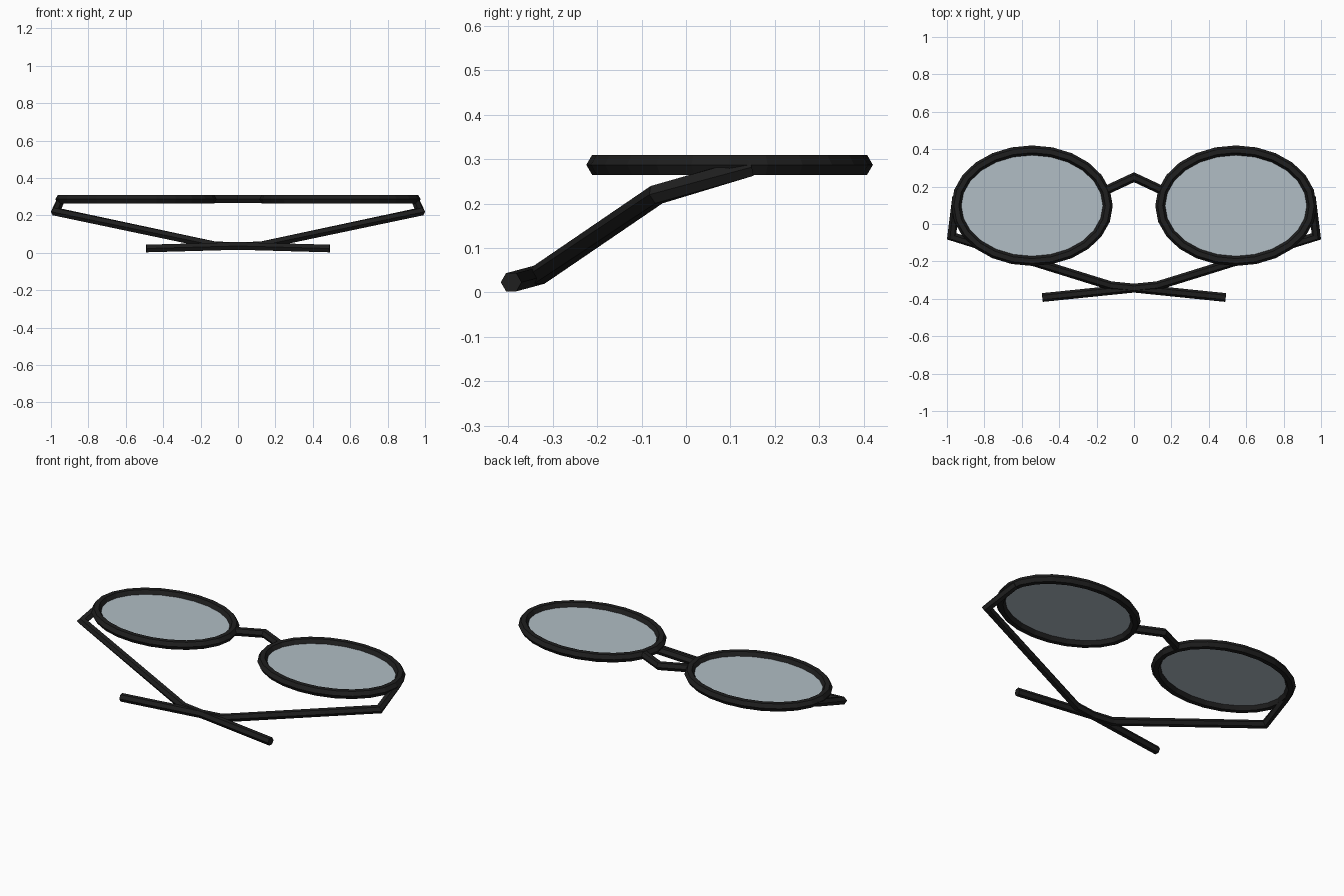
import bpy, bmesh, math
from mathutils import Vector

if "Cube" in bpy.data.objects:
    bpy.data.objects.remove(bpy.data.objects["Cube"], do_unlink=True)


def material(name, colour):
    m = bpy.data.materials.new(name)
    m.use_nodes = True
    m.diffuse_color = colour
    m.node_tree.nodes["Principled BSDF"].inputs["Base Color"].default_value = colour
    return m


BLACK = material("black frame", (0.013, 0.013, 0.013, 1))
GLASS = material("pale blue grey lens", (0.44, 0.51, 0.555, 1))
UP = Vector((0, 0, 1))
SIDES = 6
RIM_Z = 0.287


def finish(name, bm, mat):
    bmesh.ops.recalc_face_normals(bm, faces=bm.faces)
    mesh = bpy.data.meshes.new(name)
    bm.to_mesh(mesh)
    bm.free()
    mesh.materials.append(mat)
    bpy.context.collection.objects.link(bpy.data.objects.new(name, mesh))


def hex_bar(name, points, radius, closed=False):
    """Sweep a hexagon along a path with mitred corners."""
    pts = [Vector(p) for p in points]
    n = len(pts)
    bm = bmesh.new()
    rings = []
    for i, p in enumerate(pts):
        a = (p - pts[i - 1]).normalized() if closed or i > 0 else None
        b = (pts[(i + 1) % n] - p).normalized() if closed or i < n - 1 else None
        a, b = a or b, b or a
        tangent = (a + b).normalized()
        side = tangent.cross(UP).normalized()
        up = side.cross(tangent)
        stretch = 1 / tangent.dot(a)
        ring = []
        for k in range(SIDES):
            t = math.tau * k / SIDES
            offset = side * math.cos(t) * stretch + up * math.sin(t)
            ring.append(bm.verts.new(p + offset * radius))
        rings.append(ring)
    for i in range(n if closed else n - 1):
        r, s = rings[i], rings[(i + 1) % n]
        for k in range(SIDES):
            j = (k + 1) % SIDES
            bm.faces.new((r[k], r[j], s[j], s[k]))
    if not closed:
        bm.faces.new(rings[0])
        bm.faces.new(rings[-1])
    finish(name, bm, BLACK)


def ellipse(cx, rx, ry, count=24):
    return [(cx + rx * math.cos(math.tau * i / count),
             0.098 + ry * math.sin(math.tau * i / count), RIM_Z)
            for i in range(count)]


for label, s in (("left", 1), ("right", -1)):
    # Rim and the lens sheet held in its middle
    outline = ellipse(s * 0.545, 0.405, 0.296)
    hex_bar(label + "_rim", outline, 0.026, closed=True)
    bm = bmesh.new()
    bm.faces.new([bm.verts.new(p) for p in outline])
    finish(label + "_lens", bm, GLASS)

    # Folded temple arm: hinge, elbow, ear bend, tip
    hex_bar(label + "_temple",
            [(s * 0.948, 0.145, 0.282), (s * 0.975, -0.066, 0.22),
             (s * 0.125, -0.33, 0.04), (s * -0.49, -0.393, 0.023)], 0.0235)

# Peaked nose bridge
hex_bar("bridge", [(-0.15, 0.18, RIM_Z), (0, 0.25, RIM_Z), (0.15, 0.18, RIM_Z)], 0.024)
